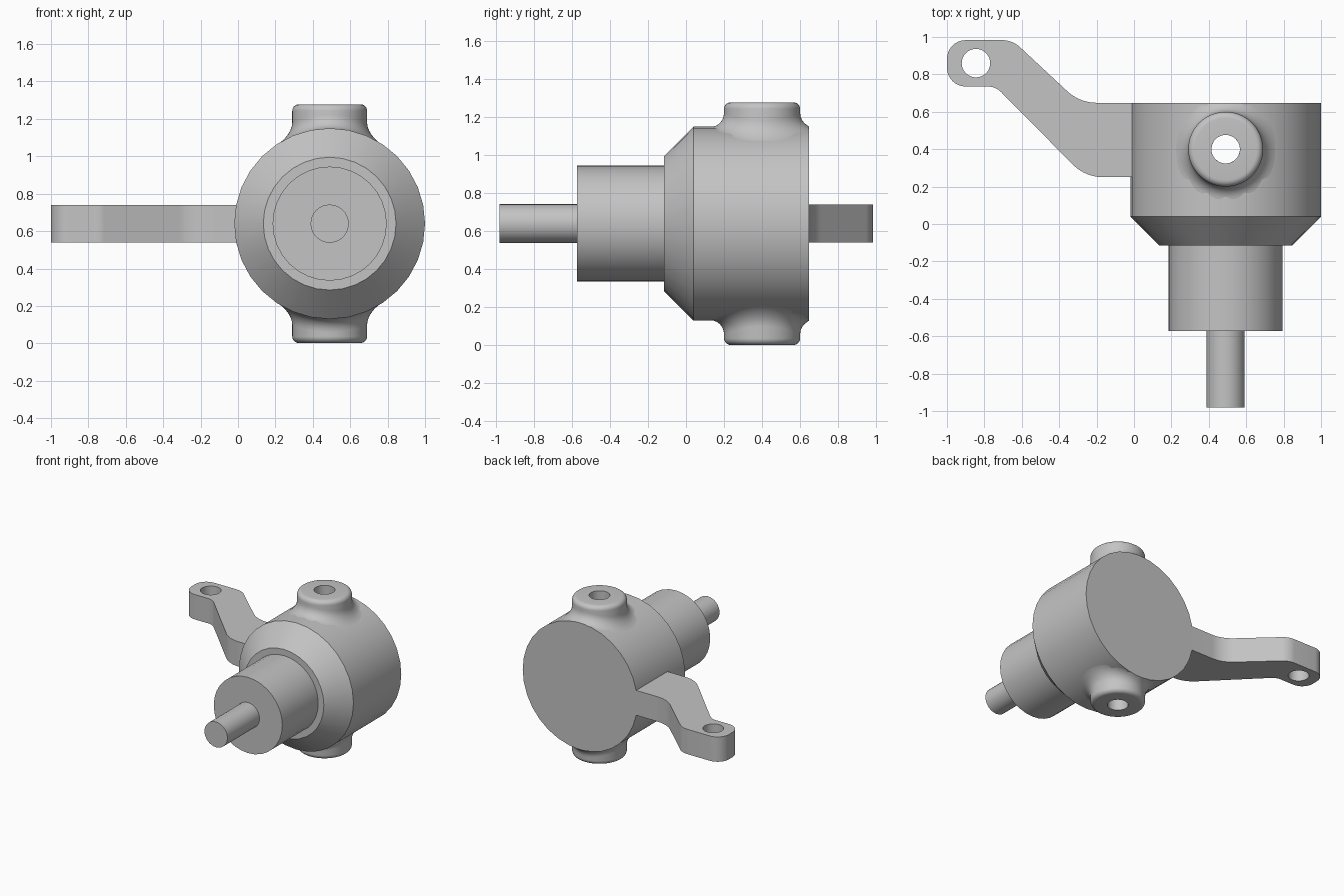
import bpy, bmesh
from math import sin, cos, pi, sqrt, tan, radians
from mathutils import Vector

cube = bpy.data.objects.get("Cube")
if cube:
    bpy.data.objects.remove(cube)

AX, AZ = 0.49, 0.64        # spindle axis
BOSS_Y = 0.40              # king pin axis
R, BACK = 0.51, 0.648      # main body radius and back face
HOLE = 0.076

grey = bpy.data.materials.new("plain grey")
grey.use_nodes = True
grey.diffuse_color = (0.55, 0.55, 0.55, 1)
grey.node_tree.nodes["Principled BSDF"].inputs["Base Color"].default_value = grey.diffuse_color


def finish(bm, name):
    bmesh.ops.recalc_face_normals(bm, faces=bm.faces)
    mesh = bpy.data.meshes.new(name)
    bm.to_mesh(mesh)
    bm.free()
    mesh.materials.append(grey)
    ob = bpy.data.objects.new(name, mesh)
    bpy.context.collection.objects.link(ob)
    return ob


def loft(name, rings, wrap=False):
    """Skin a list of rings; cap the ends or join last ring to first."""
    bm = bmesh.new()
    vs = [[bm.verts.new(p) for p in ring] for ring in rings]
    n = len(rings[0])
    pairs = list(zip(vs, vs[1:])) + ([(vs[-1], vs[0])] if wrap else [])
    for a, b in pairs:
        for i in range(n):
            j = (i + 1) % n
            bm.faces.new((a[i], a[j], b[j], b[i]))
    if not wrap:
        bm.faces.new(vs[0])
        bm.faces.new(vs[-1])
    return finish(bm, name)


def angles(n):
    return [2 * pi * i / n for i in range(n)]


def activate(ob):
    bpy.ops.object.select_all(action='DESELECT')
    ob.select_set(True)
    bpy.context.view_layer.objects.active = ob


def drill(ob, x, y, z0, z1):
    """Cut a round vertical hole."""
    cutter = loft("hole_cutter", [[(x + HOLE * cos(a), y + HOLE * sin(a), z)
                                   for a in angles(48)] for z in (z0, z1)])
    cutter.hide_render = True
    mod = ob.modifiers.new("hole", 'BOOLEAN')
    mod.operation, mod.solver, mod.object = 'DIFFERENCE', 'EXACT', cutter
    activate(ob)
    bpy.ops.object.modifier_apply(modifier=mod.name)
    bpy.data.objects.remove(cutter)


def smooth(ob):
    activate(ob)
    bpy.ops.object.shade_smooth_by_angle(angle=radians(30))


# Turned body: pin, journal, cone and drum
profile = [(0.102, -0.98), (0.102, -0.572), (0.305, -0.572), (0.305, -0.115),
           (0.355, -0.115), (R, 0.04), (R, BACK)]
body = loft("spindle_body", [[(AX + r * cos(a), y, AZ + r * sin(a)) for a in angles(32)]
                             for r, y in profile])
drill(body, AX, BOSS_Y, -0.5, 1.8)
smooth(body)


# King pin bosses: rounded rim and a fillet that follows the drum
def boss_rings(side):
    rad, edge, fillet, top = 0.2, 0.035, 0.075, 0.638
    steps = [i / 6 * pi / 2 for i in range(7)]

    def ring(radius, height):
        pts = []
        for a in angles(64):
            x, y = radius * cos(a), BOSS_Y + radius * sin(a)
            h = height(sqrt(R * R - x * x))
            pts.append((AX + x, min(y, BACK), AZ + side * h))
        return pts

    rings = [ring(HOLE, lambda s: s - 0.02), ring(HOLE, lambda s: top)]
    for t in steps:
        rings.append(ring(rad - edge + edge * sin(t),
                          lambda s, t=t: top - edge + edge * cos(t)))
    for t in steps:
        rings.append(ring(rad + fillet * (1 - cos(t)),
                          lambda s, t=t: s + fillet * (1 - sin(t)) - 0.003))
    return rings


for name, side in (("upper_boss", 1), ("lower_boss", -1)):
    smooth(loft(name, boss_rings(side), wrap=True))


# Steering arm: rounded outline, extruded and drilled
def rounded(corners, steps=8):
    out = []
    for i, (x, y, r) in enumerate(corners):
        p = Vector((x, y))
        if r == 0:
            out.append(p)
            continue
        u = (Vector(corners[i - 1][:2]) - p).normalized()
        v = (Vector(corners[(i + 1) % len(corners)][:2]) - p).normalized()
        half = u.angle(v) / 2
        centre = p + (u + v).normalized() * r / sin(half)
        start, end = p + u * r / tan(half), p + v * r / tan(half)
        sweep = pi - 2 * half
        for k in range(steps + 1):
            t = k / steps
            d = ((start - centre) * sin((1 - t) * sweep)
                 + (end - centre) * sin(t * sweep)) / sin(sweep)
            out.append(centre + d)
    return out


outline = rounded([(0.02, BACK, 0), (-0.29, BACK, 0.23), (-0.65, 0.983, 0.14),
                   (-1.0, 0.983, 0.1), (-1.0, 0.735, 0.1), (-0.74, 0.735, 0.1),
                   (-0.26, 0.25, 0.23), (0.02, 0.25, 0)])
arm = loft("steering_arm", [[(p.x, p.y, z) for p in outline] for z in (0.54, 0.74)])
drill(arm, -0.845, 0.86, 0.4, 0.9)
smooth(arm)
